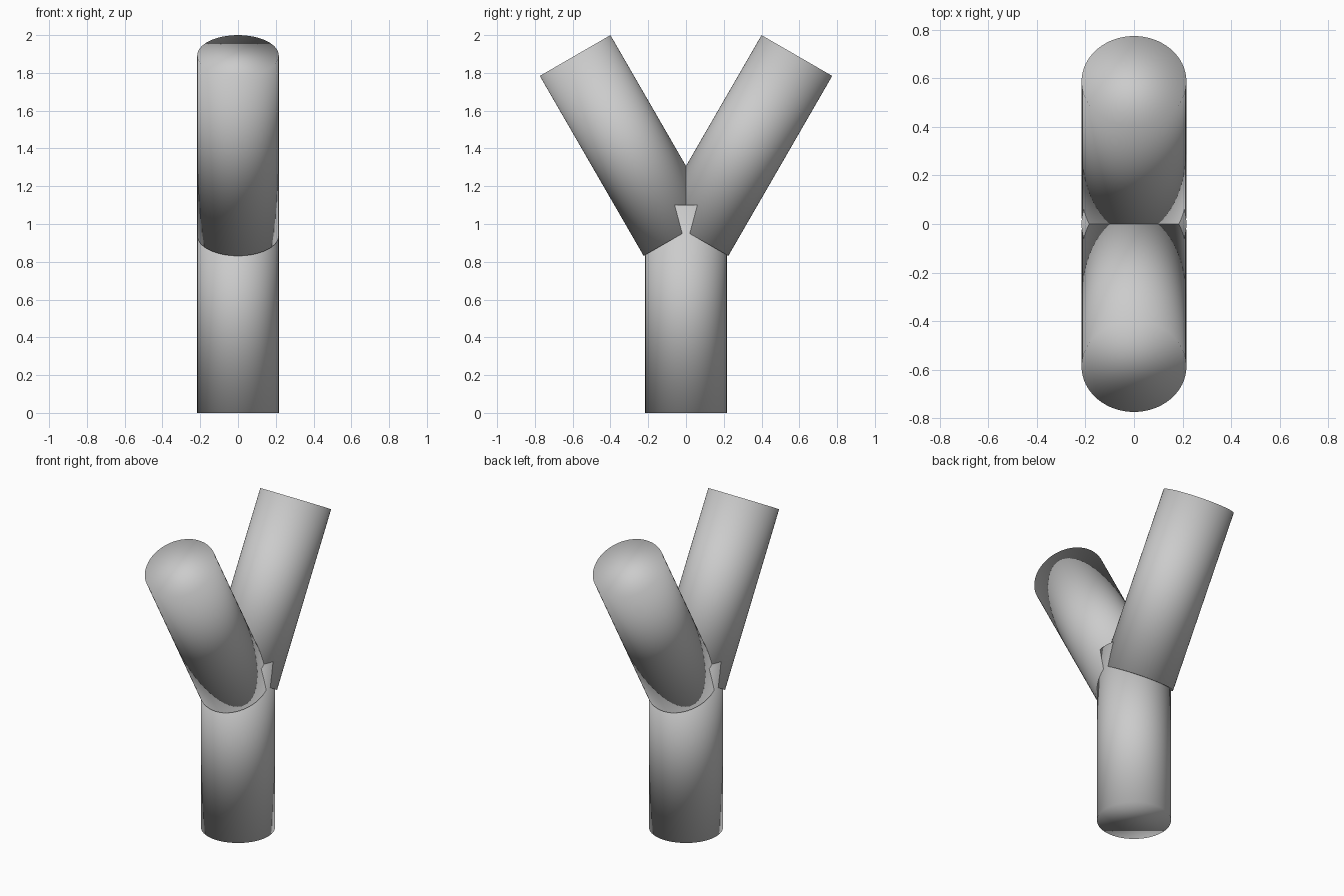
import bpy
from math import radians

if "Cube" in bpy.data.objects:
    bpy.data.objects.remove(bpy.data.objects["Cube"])

RADIUS = 0.216
LENGTH = 1.10


def tube(name, location, tilt=0.0):
    # capped cylinder, leaning in the y-z plane, soft shading over the rims
    bpy.ops.mesh.primitive_cylinder_add(
        vertices=64, radius=RADIUS, depth=LENGTH,
        location=location, rotation=(tilt, 0, 0))
    obj = bpy.context.object
    obj.name = name
    bpy.ops.object.shade_smooth()
    return obj


# upright stem
tube("stem", (0, 0, LENGTH / 2))

# two mirrored arms leaning 30 degrees to front and back
for name, side in (("front_arm", -1), ("back_arm", 1)):
    tube(name, (0, side * 0.312, 1.4155), -side * radians(30))
